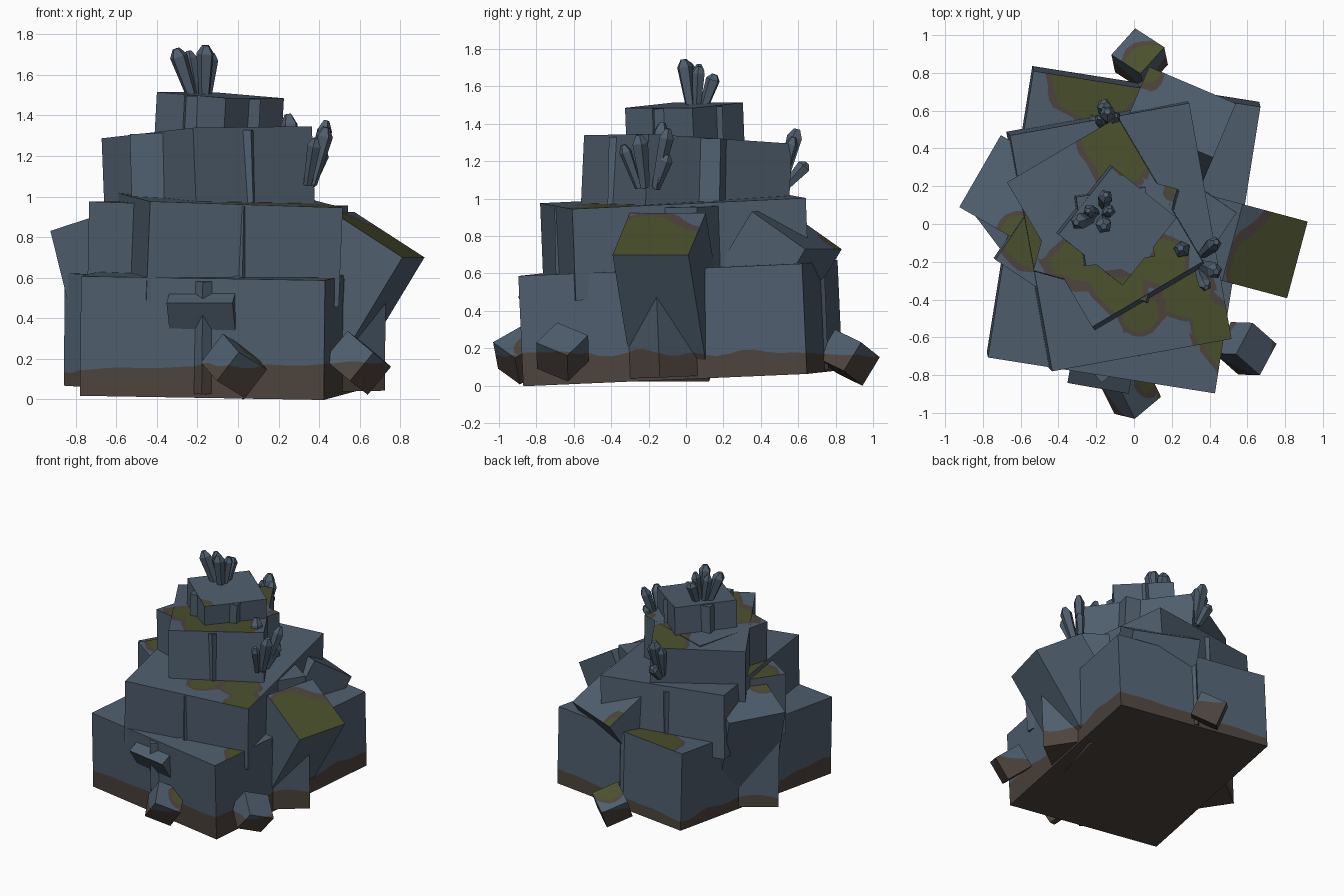
import bpy, bmesh
from math import sin, cos, radians
from mathutils import Matrix, Vector, Euler

cube = bpy.data.objects.get("Cube")
if cube:
    bpy.data.objects.remove(cube, do_unlink=True)


def material(name, rgb):
    m = bpy.data.materials.new(name)
    m.use_nodes = True
    m.diffuse_color = (*rgb, 1)
    bsdf = next(n for n in m.node_tree.nodes if n.type == 'BSDF_PRINCIPLED')
    bsdf.inputs["Base Color"].default_value = (*rgb, 1)
    bsdf.inputs["Roughness"].default_value = 0.9
    return m


SLATE = material("slate", (0.078, 0.113, 0.155))
DIRT = material("dirt_brown", (0.075, 0.057, 0.046))
MOSS = material("moss_green", (0.069, 0.080, 0.026))

# Moss patches: x, y, z, radius
PATCHES = [
    (-.2, .8, .65, .26), (-.08, .42, 1.3, .2), (-.3, -.2, 1.32, .13),
    (-.06, -.34, 1.33, .14), (.14, -.22, 1.33, .13), (.27, -.36, .96, .14),
    (.44, -.53, .95, .13), (.05, -.45, .96, .1), (-.6, -.08, .98, .12),
    (.8, -.25, .78, .3), (.5, -.65, .6, .11), (.22, .2, 1.3, .06),
    (.06, .83, .73, .1), (.08, -.86, .24, .07), (.1, .84, .22, .12),
]


def wobble(p):
    return .022 * sin(17 * p.x + 9 * p.y) + .018 * sin(23 * p.y - 11 * p.x + 1)


def moss_field(p):
    return max(r - (p - Vector((x, y, z))).length for x, y, z, r in PATCHES) + wobble(p)


def moss_rim_field(p):
    return moss_field(p) + .035


def dirt_field(p):
    return .165 + .02 * p.x + .5 * wobble(p) - p.z


def cut_along(bm, field):
    """Split the faces along the zero line of a field."""
    bmesh.ops.triangulate(bm, faces=bm.faces[:])
    value = {v: field(v.co) for v in bm.verts}
    made = []
    for e in bm.edges[:]:
        a, b = e.verts
        fa, fb = value[a], value[b]
        if fa * fb < 0:
            t = min(max(fa / (fa - fb), .03), .97)
            made.append(bmesh.utils.edge_split(e, a, t)[1])
    if made:
        bmesh.ops.connect_verts(bm, verts=made)


def finish(name, bm):
    mesh = bpy.data.meshes.new(name)
    bm.to_mesh(mesh)
    bm.free()
    for m in (SLATE, DIRT, MOSS):
        mesh.materials.append(m)
    ob = bpy.data.objects.new(name, mesh)
    bpy.context.collection.objects.link(ob)
    return ob


def block(name, center, size, rot):
    """A stone block with a dirt band low down and moss on its upper faces."""
    bm = bmesh.new()
    bmesh.ops.create_cube(bm, size=1)
    cuts = max(4, int(max(size) / .07))
    bmesh.ops.subdivide_edges(bm, edges=bm.edges[:], cuts=cuts, use_grid_fill=True)
    bm.transform(Matrix.LocRotScale(Vector(center), rot, Vector(size)))
    for field in (moss_field, moss_rim_field, dirt_field):
        cut_along(bm, field)
    bm.normal_update()
    for f in bm.faces:
        c = f.calc_center_median()
        if f.normal.z > .45 and moss_field(c) > 0:
            f.material_index = 2
        elif dirt_field(c) > 0 or (f.normal.z > .45 and moss_rim_field(c) > 0):
            f.material_index = 1
    bmesh.ops.dissolve_limit(bm, angle_limit=radians(1), verts=bm.verts[:],
                             edges=bm.edges[:], delimit={'MATERIAL'})
    return finish(name, bm)


def tier(name, xy, size, yaw, bottom, top, slope=(0, 0)):
    up = Vector((-slope[0], -slope[1], 1))
    rot = Vector((0, 0, 1)).rotation_difference(up) @ Euler((0, 0, radians(yaw))).to_quaternion()
    block(name, (*xy, (bottom + top) / 2), (*size, top - bottom), rot)


def slab(name, edge, yaw, tilt, size):
    """A leaning slab placed by the middle of its upper outer edge."""
    yaw, tilt = radians(yaw), radians(tilt)
    out = Vector((cos(yaw), sin(yaw), 0))
    z = Vector((0, 0, 1))
    u = out * cos(tilt) - z * sin(tilt)
    w = out * sin(tilt) + z * cos(tilt)
    rot = Matrix((u, w.cross(u), w)).transposed().to_quaternion()
    block(name, Vector(edge) - u * size[0] / 2 - w * size[2] / 2, size, rot)


def crystal(name, base, tip, r):
    """A flared prism with a blunt point."""
    base, tip = Vector(base), Vector(tip)
    length = (tip - base).length
    bm = bmesh.new()
    bmesh.ops.create_cone(bm, cap_ends=True, segments=5, radius1=r * .6, radius2=r,
                          depth=length * .85)
    cap = max(bm.faces, key=lambda f: f.calc_center_median().z)
    top = bmesh.ops.extrude_discrete_faces(bm, faces=[cap])["faces"][0]
    bmesh.ops.scale(bm, vec=(.4, .4, 1), verts=top.verts[:])
    bmesh.ops.translate(bm, vec=(0, 0, length * .15), verts=top.verts[:])
    rim = [v for v in bm.verts]
    bmesh.ops.remove_doubles(bm, verts=rim, dist=1e-5)
    rot = (tip - base).to_track_quat('Z', 'Y')
    bm.transform(Matrix.Translation((base + tip) / 2) @ rot.to_matrix().to_4x4())
    finish(name, bm)


# Stacked tiers, each a pair of crossed blocks
tier("base_block", (-.055, -.03), (1.217, 1.537), -9, .04, .63, (-.01, .045))
tier("base_cross_block", (-.065, -.04), (1.13, 1.13), 37, .055, .61, (-.01, .04))
tier("second_block", (-.08, -.06), (.965, 1.27), 10.2, .5, .99, (-.04, .04))
tier("second_cross_block", (-.1, -.06), (.92, .92), 56, .5, .965, (-.02, .02))
tier("third_block", (-.145, 0), (.68, .89), 30.5, .85, 1.317, (.039, -.045))
tier("third_cross_block", (-.145, -.035), (.62, .62), -15.5, .85, 1.315, (.03, -.02))
tier("top_block", (-.095, -.005), (.435, .46), -38.5, 1.2, 1.5, (-.055, .04))
tier("top_cross_block", (-.105, -.01), (.37, .37), 8, 1.2, 1.495, (-.05, .03))

# Leaning slabs around the middle
slab("left_slab", (.865, -.19, .7), -15, 32, (.42, .42, .8))
slab("right_slab", (-.815, .28, .83), 150, 16, (.4, .44, .7))
slab("back_slab", (.31, .735, .73), 67, 33, (.37, .5, .7))
slab("front_slab", (-.19, -.87, .475), -100, 32, (.3, .33, .35))

# Loose rocks at the foot
ROCKS = {"front_rock": ((-.02, -.88, .165), (30, 25, 40)),
         "left_rock": ((.59, -.66, .18), (35, 20, 62)),
         "back_rock": ((.03, .87, .15), (-25, 20, 48))}
for name, (loc, angles) in ROCKS.items():
    block(name, loc, (.2, .2, .18), Euler([radians(a) for a in angles]).to_quaternion())

# Crystal clusters: root, then tips with radius
CLUSTERS = {
    "top_crystal": ((-.17, .05, 1.46), [
        (-.3, .01, 1.71, .045), (-.16, -.01, 1.725, .045), (-.15, .15, 1.65, .04),
        (-.24, .07, 1.7, .035), (-.13, .07, 1.69, .035)]),
    "left_crystal": ((.32, -.2, 1.04), [
        (.25, -.13, 1.38, .045), (.43, -.1, 1.35, .04), (.43, -.25, 1.32, .045),
        (.38, -.33, 1.27, .035), (.42, -.1, 1.22, .035)]),
    "back_crystal": ((-.14, .47, 1.06), [
        (-.14, .59, 1.35, .045), (-.1, .57, 1.31, .035),
        (-.18, .56, 1.3, .035), (-.16, .64, 1.18, .04)]),
}
for name, (root, tips) in CLUSTERS.items():
    root = Vector(root)
    for i, (x, y, z, r) in enumerate(tips):
        tip = Vector((x, y, z))
        spread = Vector((tip.x - root.x, tip.y - root.y, 0)) * .35
        crystal(f"{name}_{i + 1}", root + spread, tip, r)
